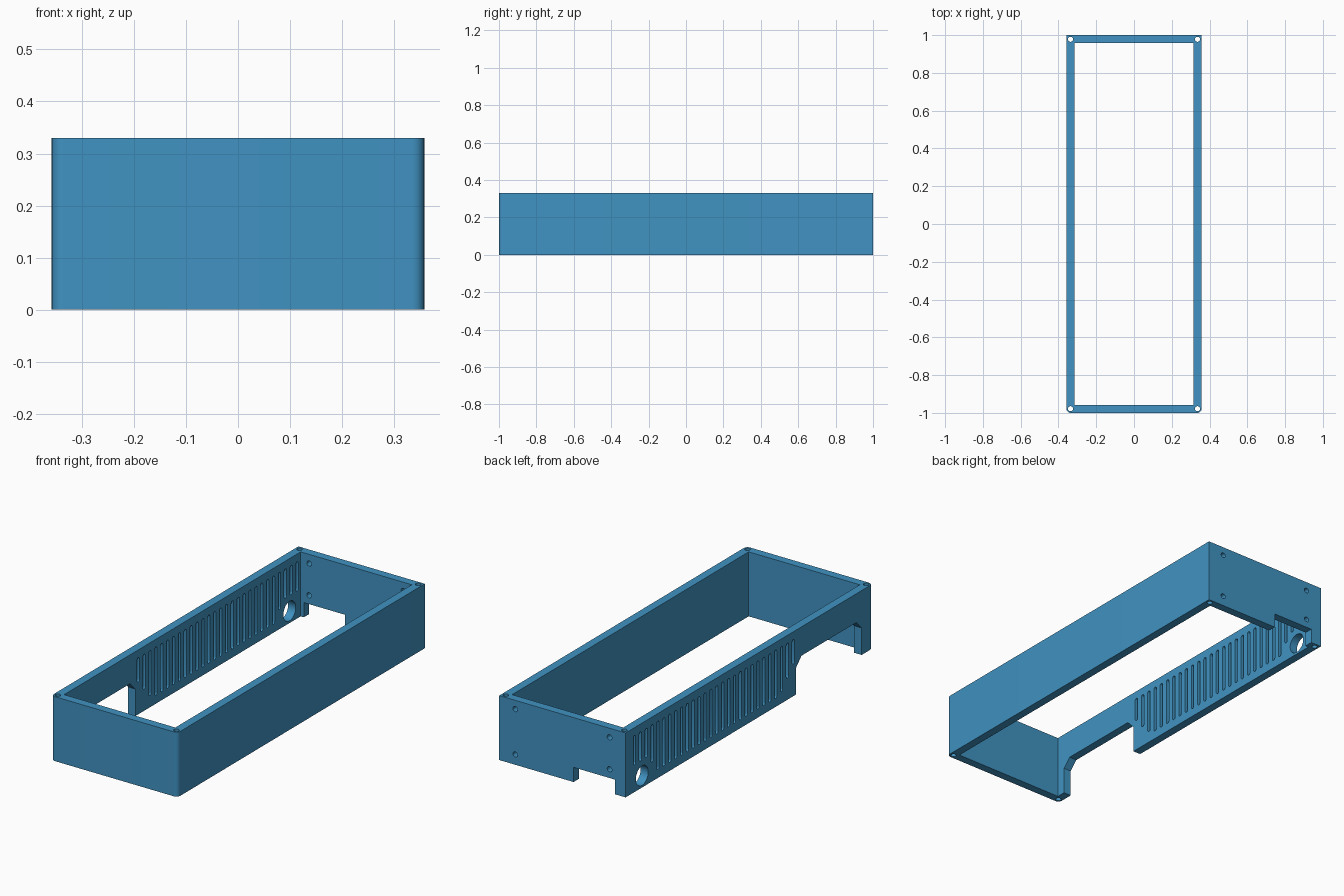
import bpy, bmesh, math

if "Cube" in bpy.data.objects:
    bpy.data.objects.remove(bpy.data.objects["Cube"])

HX, HY, H = 0.358, 1.0, 0.33      # half width, half length, height
IX, IY = 0.315, 0.957             # half size of the opening
R = 0.023                         # front corner radius

blue = bpy.data.materials.new("blue plastic")
blue.diffuse_color = (0.052, 0.29, 0.54, 1)
blue.use_nodes = True
blue.node_tree.nodes["Principled BSDF"].inputs["Base Color"].default_value = blue.diffuse_color


def prism(bm, outline, offset):
    """Extrude a closed 3D outline along an offset vector."""
    bottom = [bm.verts.new(p) for p in outline]
    top = [bm.verts.new([a + b for a, b in zip(p, offset)]) for p in outline]
    n = len(outline)
    faces = [bm.faces.new(bottom), bm.faces.new(top)]
    for i in range(n):
        j = (i + 1) % n
        faces.append(bm.faces.new((bottom[i], bottom[j], top[j], top[i])))
    bmesh.ops.recalc_face_normals(bm, faces=faces)


def arc(cx, cy, r, start, end, steps):
    return [(cx + r * math.cos(math.radians(start + (end - start) * i / steps)),
             cy + r * math.sin(math.radians(start + (end - start) * i / steps)))
            for i in range(steps + 1)]


def circle(cx, cy, r, n=24):
    return arc(cx, cy, r, 0, 360, n)[:-1]


def make_object(name, bm):
    mesh = bpy.data.meshes.new(name)
    bm.to_mesh(mesh)
    bm.free()
    ob = bpy.data.objects.new(name, mesh)
    bpy.context.collection.objects.link(ob)
    return ob


def cut_left(bm, pts):            # pts are (y, z), through the left wall
    prism(bm, [(-HX - 0.05, y, z) for y, z in pts], (0.12, 0, 0))


def cut_back(bm, pts):            # pts are (x, z), through the back wall
    prism(bm, [(x, HY - 0.07, z) for x, z in pts], (0, 0.12, 0))


def cut_down(bm, pts):            # pts are (x, y), through the full height
    prism(bm, [(x, y, -0.1) for x, y in pts], (0, 0, H + 0.2))


# Solid block with rounded front corners and square back corners
bm = bmesh.new()
outline = (arc(-HX + R, -HY + R, R, 180, 270, 8)
           + arc(HX - R, -HY + R, R, 270, 360, 8) + [(HX, HY), (-HX, HY)])
prism(bm, [(x, y, 0) for x, y in outline], (0, 0, H))
frame = make_object("enclosure_frame", bm)
frame.data.materials.append(blue)

# Main opening
opening = bmesh.new()
cut_down(opening, [(-IX, -IY), (IX, -IY), (IX, IY), (-IX, IY)])

# Wall cuts
cuts = bmesh.new()
for sx in (-1, 1):                # corner screw holes
    for sy in (-1, 1):
        cut_down(cuts, circle(sx * 0.336, sy * 0.978, 0.0135, 20))

# Chamfered notch under the left wall
cut_left(cuts, [(-0.91, -0.1), (-0.38, -0.1), (-0.38, 0.138), (-0.423, 0.182),
                (-0.867, 0.182), (-0.91, 0.138)])

# Round cable hole in the left wall
cut_left(cuts, circle(0.867, 0.061, 0.05, 40))

# Vent slots, shortened near the notch and the cable hole
N, SR, TOP, LOW = 28, 0.0095, 0.29, 0.043
lows = [0.165, 0.11, 0.06] + [LOW] * (N - 7) + [0.10, 0.14, 0.14, 0.14]
for i, low in enumerate(lows):
    y = -0.357 + i * 0.0476
    cut_left(cuts, arc(y, TOP - SR, SR, 0, 180, 8)
             + arc(y, low + SR, SR, 180, 360, 8))

# Notch and four mounting holes in the back wall
cut_back(cuts, [(-0.297, -0.1), (-0.063, -0.1), (-0.063, 0.075), (-0.297, 0.075)])
for x, z in ((0.267, 0.285), (0.267, 0.053), (-0.267, 0.283), (-0.267, 0.12)):
    cut_back(cuts, circle(x, z, 0.0135, 20))

# Apply the cuts
for name, b in (("opening_cutter", opening), ("wall_cutter", cuts)):
    cutter = make_object(name, b)
    cutter.hide_render = True
    mod = frame.modifiers.new(name, 'BOOLEAN')
    mod.operation = 'DIFFERENCE'
    mod.solver = 'EXACT'
    mod.object = cutter
    bpy.context.view_layer.objects.active = frame
    bpy.ops.object.modifier_apply(modifier=mod.name)
    bpy.data.objects.remove(cutter)

# Smooth round surfaces, sharp edges elsewhere
bpy.ops.object.select_all(action='DESELECT')
frame.select_set(True)
bpy.context.view_layer.objects.active = frame
bpy.ops.object.shade_smooth_by_angle(angle=math.radians(30))
